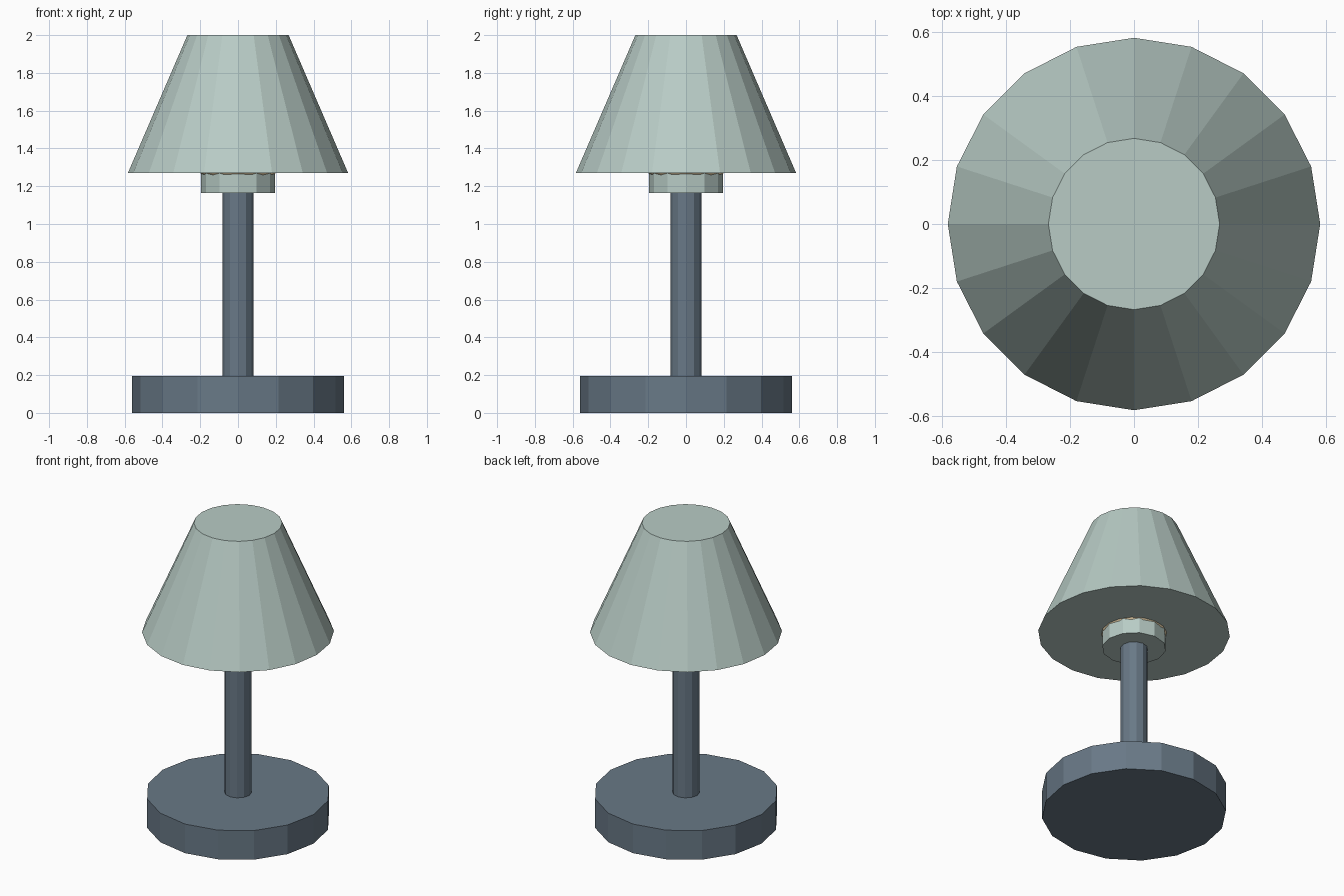
import bpy
from math import pi

if "Cube" in bpy.data.objects:
    bpy.data.objects.remove(bpy.data.objects["Cube"])


def material(name, rgb):
    mat = bpy.data.materials.new(name)
    mat.diffuse_color = (*rgb, 1)
    mat.use_nodes = True
    mat.node_tree.nodes["Principled BSDF"].inputs["Base Color"].default_value = mat.diffuse_color
    return mat


slate = material("slate", (0.14, 0.19, 0.24))
sage = material("sage", (0.48, 0.60, 0.56))
warm = material("warm_white", (0.90, 0.72, 0.45))


def frustum(name, sides, r_bottom, r_top, z0, z1, mat):
    # Capped flat-shaded prism or cone section with a vertex on the +x axis
    turn = -pi / 2 if sides % 4 else 0
    bpy.ops.mesh.primitive_cone_add(vertices=sides, radius1=r_bottom, radius2=r_top,
                                    depth=z1 - z0, location=(0, 0, (z0 + z1) / 2),
                                    rotation=(0, 0, turn))
    obj = bpy.context.object
    obj.name = name
    obj.data.materials.append(mat)
    return obj


# Foot and stem
frustum("base", 16, 0.56, 0.56, 0.0, 0.195, slate)
frustum("stem", 12, 0.083, 0.083, 0.18, 1.18, slate)

# Collar below the shade, and the closed shade
frustum("collar", 12, 0.195, 0.195, 1.165, 1.36, sage)
frustum("shade", 20, 0.583, 0.268, 1.27, 2.0, sage)

# Bulb, mostly hidden, just breaking through the collar's flat sides
bpy.ops.mesh.primitive_uv_sphere_add(segments=16, ring_count=10, radius=0.25,
                                     location=(0, 0, 1.42))
bulb = bpy.context.object
bulb.name = "bulb"
bulb.data.materials.append(warm)
